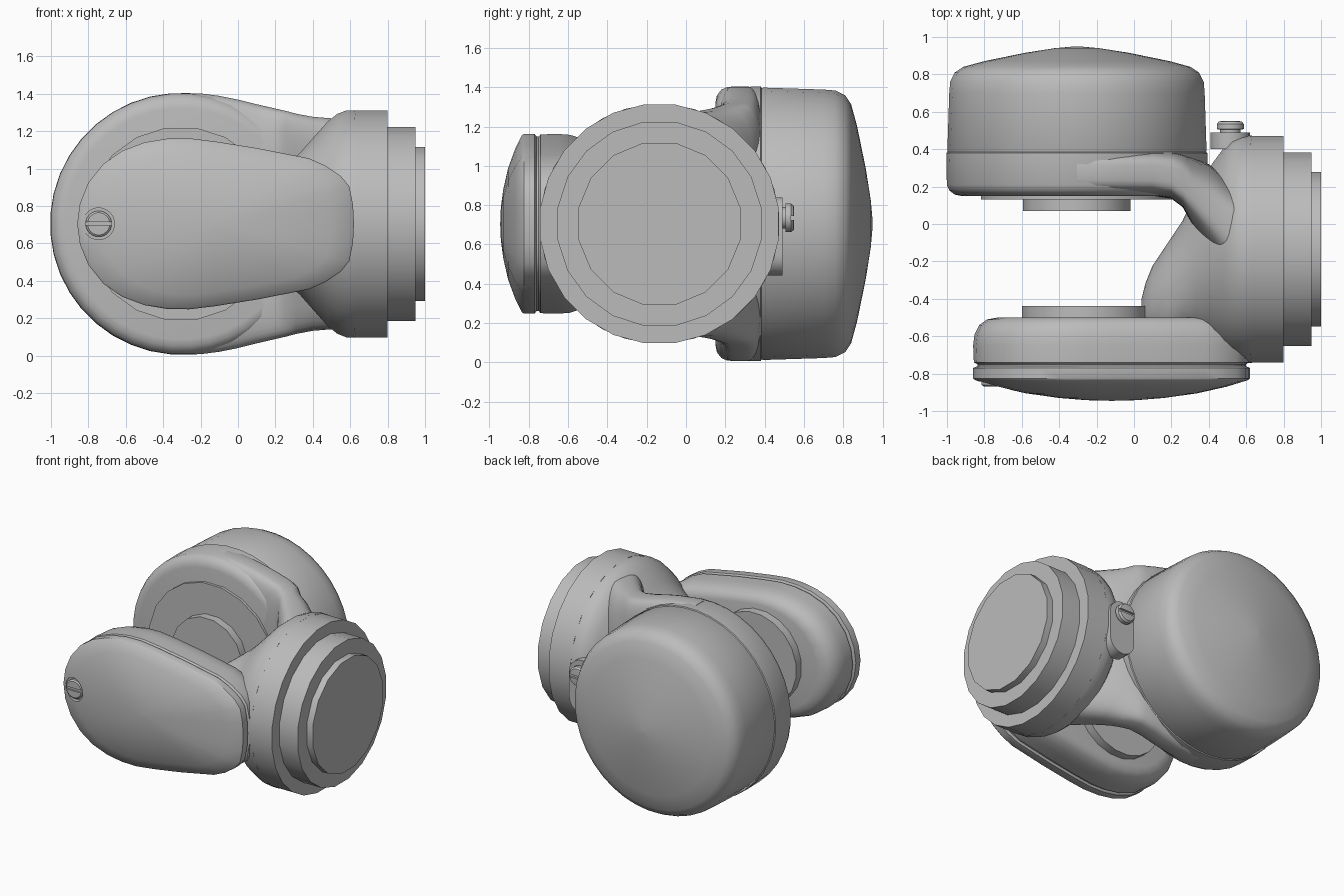
import bpy, bmesh, math
from mathutils import Vector

cube = bpy.data.objects.get("Cube")
if cube:
    bpy.data.objects.remove(cube, do_unlink=True)

grey = bpy.data.materials.new("satin grey")
grey.use_nodes = True
grey.diffuse_color = (0.5, 0.5, 0.5, 1)
grey.node_tree.nodes["Principled BSDF"].inputs["Base Color"].default_value = (0.5, 0.5, 0.5, 1)

MID = 0.705            # height of both joint axes
PIVOT = -0.305         # x of the pivot axis
HUB_Y = -0.135         # y of the hub axis


def loft(name, rings, angle=35):
    """Skin a row of closed rings and cap both ends."""
    bm = bmesh.new()
    rows = [[bm.verts.new(p) for p in ring] for ring in rings]
    count = len(rows[0])
    for a, b in zip(rows, rows[1:]):
        for i in range(count):
            j = (i + 1) % count
            bm.faces.new((a[i], a[j], b[j], b[i]))
    bm.faces.new(rows[0])
    bm.faces.new(rows[-1])
    bmesh.ops.recalc_face_normals(bm, faces=bm.faces)
    mesh = bpy.data.meshes.new(name)
    bm.to_mesh(mesh)
    bm.free()
    obj = bpy.data.objects.new(name, mesh)
    bpy.context.collection.objects.link(obj)
    mesh.materials.append(grey)
    smooth(obj, angle)
    return obj


def smooth(obj, angle=35):
    bpy.ops.object.select_all(action='DESELECT')
    obj.select_set(True)
    bpy.context.view_layer.objects.active = obj
    bpy.ops.object.shade_smooth_by_angle(angle=math.radians(angle))


def oval(axis, pos, c, r1, r2, sides, power=2):
    """Ellipse or rounded rectangle across the x or y axis."""
    pts = []
    for i in range(sides):
        t = math.tau * (i + 0.5) / sides
        u, v = math.cos(t), math.sin(t)
        u = c + r1 * math.copysign(abs(u) ** (2 / power), u)
        v = MID + r2 * math.copysign(abs(v) ** (2 / power), v)
        pts.append(Vector((pos, u, v) if axis == 'x' else (u, pos, v)))
    return pts


def turned(name, axis, c, profile, sides, dz=0, angle=35):
    rings = [oval(axis, p, c, r, r, sides) for p, r in profile]
    for ring in rings:
        for p in ring:
            p.z += dz
    return loft(name, rings, angle)


def box(name, center, size):
    x, y, z = center
    a, b, c = (s / 2 for s in size)
    return loft(name, [[(x + i * a, y + k * b, z + j * c)
                        for i, j in ((-1, -1), (1, -1), (1, 1), (-1, 1))] for k in (-1, 1)])


def carve(obj, cutter):
    cutter.hide_render = True
    mod = obj.modifiers.new("cut", 'BOOLEAN')
    mod.operation = 'DIFFERENCE'
    mod.solver = 'EXACT'
    mod.object = cutter
    bpy.context.view_layer.objects.active = obj
    bpy.ops.object.modifier_apply(modifier=mod.name)
    bpy.data.objects.remove(cutter, do_unlink=True)
    smooth(obj)


# Motor housing with rounded rims and a shallow domed back
turned("motor_housing", 'y', PIVOT, [
    (0.15, 0.62), (0.157, 0.655), (0.18, 0.685), (0.21, 0.698), (0.38, 0.70),
    (0.384, 0.693), (0.388, 0.693), (0.392, 0.695), (0.70, 0.685), (0.76, 0.68),
    (0.81, 0.655), (0.84, 0.61), (0.87, 0.50), (0.915, 0.28), (0.94, 0.12), (0.95, 0.01)], 40)

# Discs on the inside of the housing
turned("housing_plate", 'y', PIVOT, [(0.13, 0.52), (0.17, 0.52)], 20)
turned("pivot_disc", 'y', PIVOT, [(0.07, 0.293), (0.14, 0.293)], 16)

# Rear arm that narrows and sweeps round into the hub
stations = [(-0.305, 0.70, 0.15, 0.40), (-0.2, 0.698, 0.15, 0.40), (-0.1, 0.685, 0.15, 0.40),
            (0.0, 0.665, 0.15, 0.40), (0.1, 0.64, 0.15, 0.40), (0.2, 0.617, 0.135, 0.39),
            (0.26, 0.603, 0.09, 0.375), (0.31, 0.59, 0.0, 0.36), (0.4, 0.573, -0.12, 0.32),
            (0.5, 0.565, -0.25, 0.24), (0.62, 0.56, -0.3, 0.15)]
loft("rear_arm", [oval('x', x, (a + b) / 2, (b - a) / 2, h, 40, 4.5 if x < 0.3 else 3.2)
                  for x, h, a, b in stations], 50)

# Hub dome bulging toward the front arm
dome = [(0.04, -0.46, 0.06, 0.06), (0.06, -0.45, 0.13, 0.12), (0.1, -0.42, 0.20, 0.19),
        (0.18, -0.38, 0.28, 0.26), (0.26, -0.30, 0.32, 0.32), (0.33, -0.23, 0.40, 0.38),
        (0.40, -0.18, 0.48, 0.46), (0.48, -0.15, 0.56, 0.55), (0.53, HUB_Y, 0.595, 0.59),
        (0.58, HUB_Y, 0.61, 0.61), (0.63, HUB_Y, 0.61, 0.61)]
loft("hub_dome", [oval('x', x, c, a, b, 32) for x, c, a, b in dome], 50)

# Stepped output flange
for name, a, b, r, sides in (("hub_ring", 0.62, 0.80, 0.612, 24),
                             ("middle_flange", 0.79, 0.95, 0.525, 20),
                             ("end_flange", 0.94, 1.0, 0.42, 16)):
    turned(name, 'x', HUB_Y, [(a, r), (b, r)], sides)

# Front arm outline, upper half mirrored to the lower half
upper = [(-0.86, 0), (-0.845, 0.11), (-0.80, 0.22), (-0.72, 0.32), (-0.62, 0.39),
         (-0.5, 0.435), (-0.38, 0.455), (-0.26, 0.457), (-0.12, 0.44), (0.1, 0.405),
         (0.38, 0.35), (0.47, 0.31), (0.55, 0.255), (0.595, 0.20), (0.615, 0.10), (0.62, 0)]
outline = upper + [(x, -z) for x, z in upper[-2:0:-1]]


def arm_ring(y, s):
    return [Vector((-0.12 + (x + 0.12) * s, y, MID + z * s)) for x, z in outline]


loft("front_arm", [arm_ring(y, s) for y, s in (
    (-0.50, 0.82), (-0.51, 0.90), (-0.54, 0.955), (-0.59, 0.99), (-0.65, 1.0),
    (-0.74, 0.995), (-0.75, 0.97), (-0.77, 0.97))], 45)
cover = loft("front_arm_cover", [arm_ring(y, s) for y, s in (
    (-0.76, 0.97), (-0.77, 1.0), (-0.825, 1.0), (-0.835, 0.985), (-0.87, 0.83),
    (-0.905, 0.62), (-0.93, 0.38), (-0.942, 0.18), (-0.945, 0.02))])
turned("front_arm_disc", 'y', -0.26, [(-0.438, 0.343), (-0.52, 0.343)], 20)

# Recessed slotted screw in the cover
carve(cover, turned("screw_hole", 'y', -0.745, [(-1.0, 0.085), (-0.835, 0.085)], 20))
screw = turned("cover_screw", 'y', -0.745, [(-0.82, 0.07), (-0.86, 0.07), (-0.868, 0.06)], 20)
carve(screw, box("screw_slot", (-0.745, -0.87, MID), (0.2, 0.03, 0.02)))

# Rounded pad and slotted knob on the back of the hub
pad = []
for y in (0.40, 0.49):
    pad.append([Vector((0.515 + 0.105 * math.cos(t), y,
                        (0.735 if k < 10 else 0.545) + 0.105 * math.sin(t)))
                for k in range(20) for t in [math.pi * (k - k // 10) / 9]])
loft("hub_pad", pad)
knob = turned("hub_knob", 'y', 0.515, [(0.47, 0.055), (0.505, 0.055), (0.507, 0.073),
                                       (0.535, 0.073), (0.548, 0.062), (0.55, 0.05)], 20, 0.03)
carve(knob, box("knob_slot", (0.515, 0.55, MID + 0.03), (0.2, 0.03, 0.02)))
